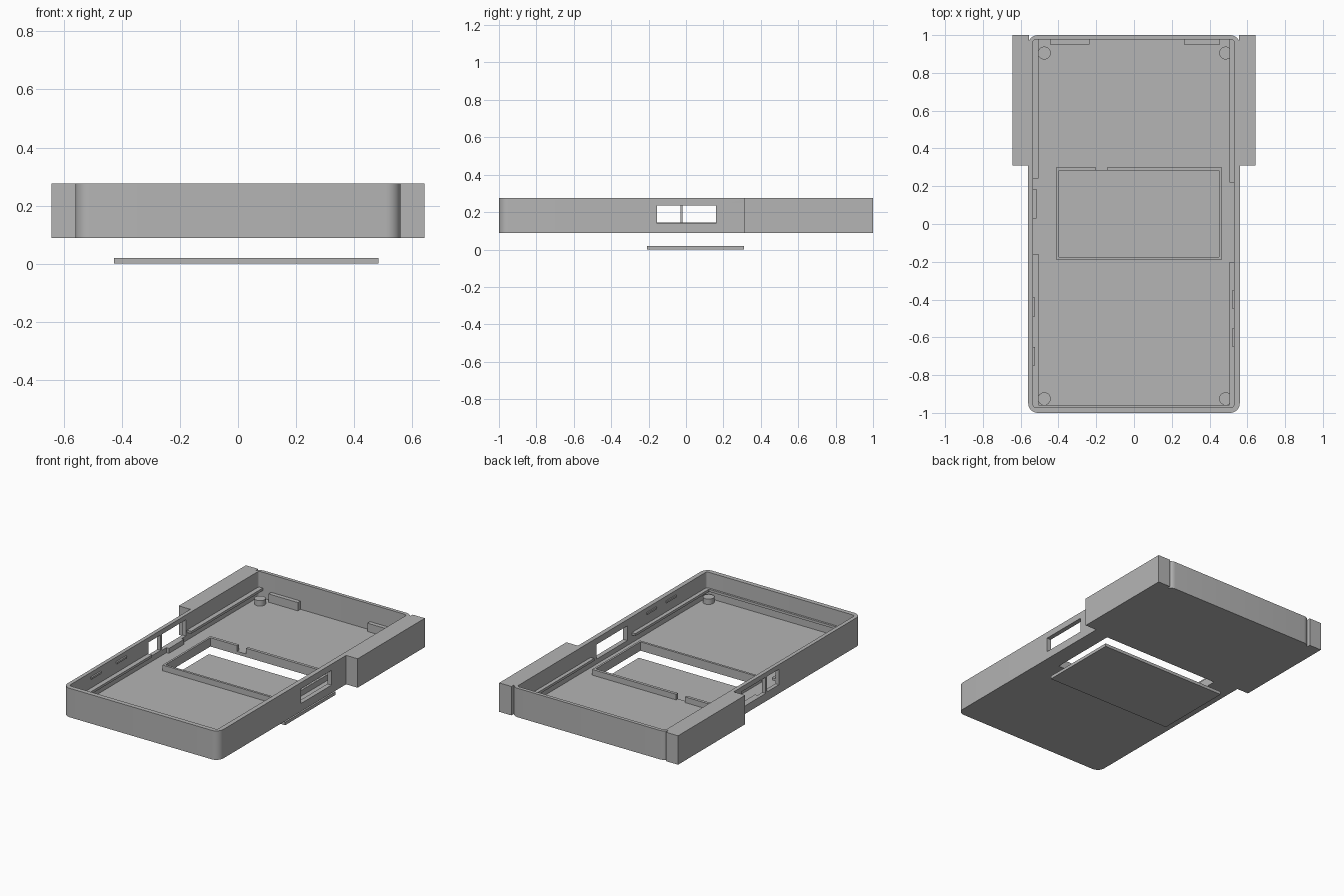
import bpy, bmesh, math
from math import radians

if "Cube" in bpy.data.objects:
    bpy.data.objects.remove(bpy.data.objects["Cube"], do_unlink=True)

grey = bpy.data.materials.new("plain grey")
grey.use_nodes = True
COLOUR = (0.46, 0.46, 0.46, 1)
grey.diffuse_color = COLOUR
grey.node_tree.nodes["Principled BSDF"].inputs["Base Color"].default_value = COLOUR

BOTTOM, FLOOR, TOP = 0.088, 0.108, 0.276


def finish(name, bm):
    bmesh.ops.recalc_face_normals(bm, faces=bm.faces)
    mesh = bpy.data.meshes.new(name)
    bm.to_mesh(mesh)
    bm.free()
    mesh.materials.append(grey)
    obj = bpy.data.objects.new(name, mesh)
    bpy.context.collection.objects.link(obj)
    return obj


def box(name, x, y, z, radius=0):
    """Box from three (low, high) ranges, with optional rounded upright edges."""
    bm = bmesh.new()
    bmesh.ops.create_cube(bm, size=1)
    for v in bm.verts:
        v.co = [r[0] if c < 0 else r[1] for c, r in zip(v.co, (x, y, z))]
    if radius:
        upright = [e for e in bm.edges
                   if abs(e.verts[0].co.z - e.verts[1].co.z) > 1e-4]
        bmesh.ops.bevel(bm, geom=upright, offset=radius, segments=8,
                        profile=0.5, affect='EDGES')
    return finish(name, bm)


def cut(target, *cutters):
    bpy.context.view_layer.objects.active = target
    for cutter in cutters:
        mod = target.modifiers.new("cut", 'BOOLEAN')
        mod.operation, mod.solver, mod.object = 'DIFFERENCE', 'EXACT', cutter
        bpy.ops.object.modifier_apply(modifier=mod.name)
        bpy.data.objects.remove(cutter, do_unlink=True)


def smooth(obj):
    bpy.ops.object.select_all(action='DESELECT')
    obj.select_set(True)
    bpy.context.view_layer.objects.active = obj
    bpy.ops.object.shade_smooth_by_angle(angle=radians(30))


# Open tray with a display hole in the floor and openings in both side walls
tray = box("tray", (-0.56, 0.56), (-1, 1), (BOTTOM, TOP), 0.05)
cut(tray,
    box("cavity", (-0.535, 0.53), (-0.97, 0.977), (FLOOR, 0.4), 0.015),
    box("display_hole", (-0.397, 0.45), (-0.175, 0.283), (0.05, 0.2)),
    box("left_port", (0.5, 0.6), (-0.155, 0.16), (0.14, 0.235)),
    box("right_port", (-0.6, -0.5), (-0.155, -0.03), (0.145, 0.245)),
    box("right_long_port", (-0.6, -0.5), (-0.018, 0.23), (0.14, 0.245)))
smooth(tray)

# Grip blocks on both sides of the back half
for side, x in (("left", (0.555, 0.643)), ("right", (-0.643, -0.555))):
    box(side + "_grip_block", x, (0.31, 1), (BOTTOM, TOP))

# Raised rim around the display hole, with a cable gap at the back
RIM = (FLOOR - 0.005, 0.145)
rim = box("display_rim", (-0.41, 0.463), (-0.19, 0.302), RIM)
cut(rim,
    box("rim_hole", (-0.397, 0.45), (-0.175, 0.283), (0.05, 0.2)),
    box("cable_gap", (-0.204, -0.14), (0.27, 0.32), (FLOOR, 0.2)))

# Loose cover plate below the hole
box("cover_plate", (-0.427, 0.485), (-0.208, 0.31), (0, 0.02))

# Rails along the inner walls
RAIL = (0.158, 0.174)
box("right_front_rail", (-0.54, -0.505), (-0.972, -0.16), RAIL)
box("right_back_rail", (-0.54, -0.505), (0.24, 0.98), RAIL)
box("left_front_rail", (0.505, 0.535), (-0.972, -0.2), RAIL)
box("left_back_rail", (0.505, 0.535), (0.22, 0.98), RAIL)
box("front_rail", (-0.53, 0.525), (-0.972, -0.957), RAIL)
box("right_port_sill", (-0.54, -0.517), (0.03, 0.185), (FLOOR, 0.14))

# Small snap tabs near the top of the walls
for i, y in enumerate((-0.44, -0.7)):
    box(f"right_snap_tab_{i + 1}", (-0.54, -0.525), (y - 0.05, y + 0.05), (0.235, 0.247))
for i, y in enumerate((-0.4, -0.6)):
    box(f"left_snap_tab_{i + 1}", (0.522, 0.535), (y - 0.05, y + 0.05), (0.235, 0.247))

# Stop blocks on the back wall
for side, x in (("right", (-0.445, -0.235)), ("left", (0.265, 0.455))):
    box(side + "_back_stop", x, (0.95, 0.98), (FLOOR - 0.005, 0.162))

# Round standoffs in the four corners
for end, y in (("back", 0.905), ("front", -0.925)):
    for side, x in (("right", -0.475), ("left", 0.485)):
        bm = bmesh.new()
        bmesh.ops.create_cone(bm, cap_ends=True, segments=32, radius1=0.034,
                              radius2=0.034, depth=0.04)
        bmesh.ops.translate(bm, verts=bm.verts, vec=(x, y, FLOOR + 0.015))
        smooth(finish(f"{end}_{side}_standoff", bm))
